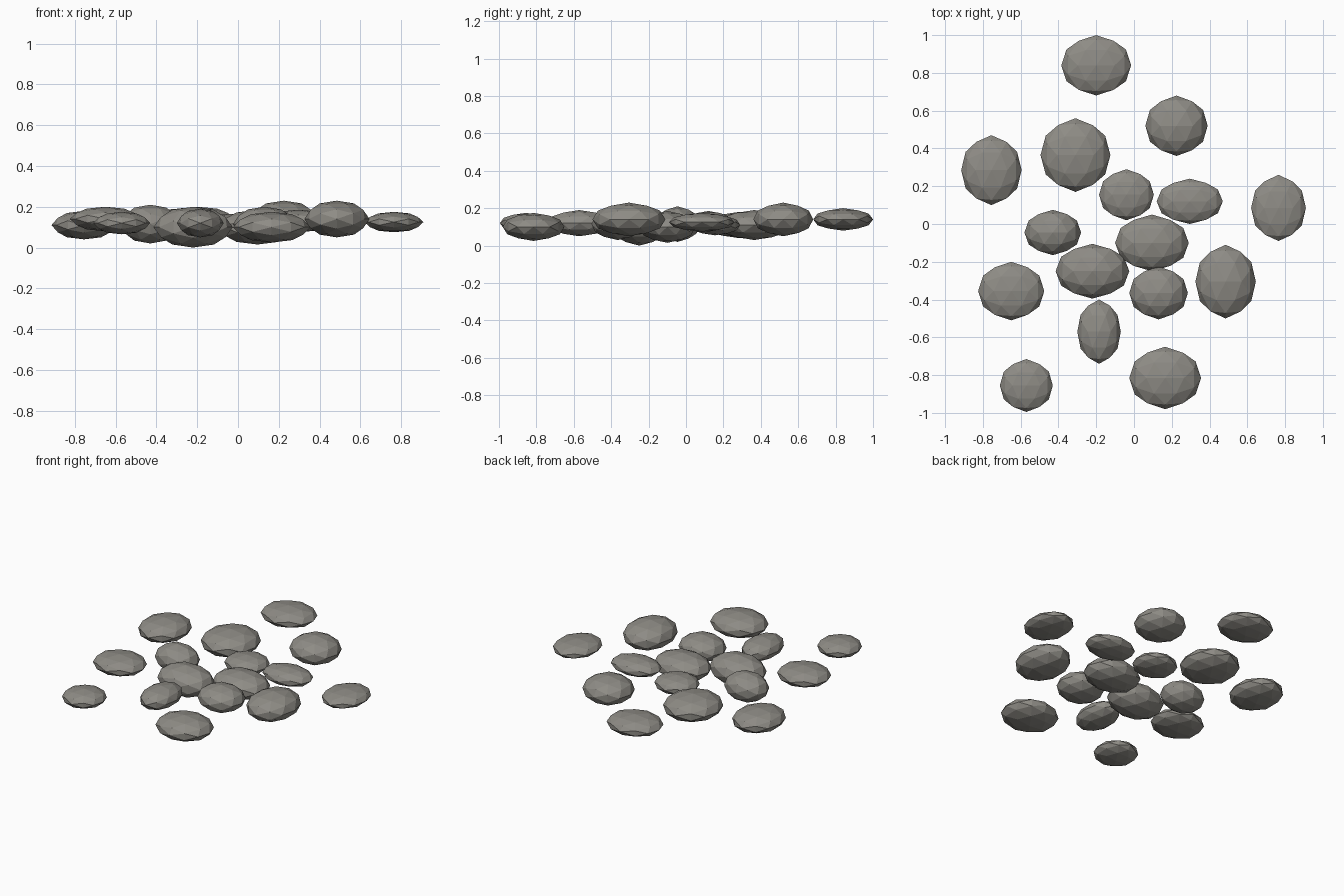
import bpy
import bmesh
from itertools import combinations, product
from mathutils import Vector

cube = bpy.data.objects.get("Cube")
if cube:
    bpy.data.objects.remove(cube, do_unlink=True)

# Warm grey stone
stone = bpy.data.materials.new("warm_grey_stone")
stone.use_nodes = True
colour = (0.27, 0.26, 0.235, 1.0)
stone.diffuse_color = colour
bsdf = stone.node_tree.nodes["Principled BSDF"]
bsdf.inputs["Base Color"].default_value = colour
bsdf.inputs["Roughness"].default_value = 0.9


def faceted_ball():
    """Unit ball of eighty flat triangles, with one edge lying along x on top."""
    t = (1 + 5 ** 0.5) / 2
    corners = []
    for a, b in product((-1, 1), repeat=2):
        corners += [Vector((a, 0, b * t)), Vector((0, a * t, b)), Vector((a * t, b, 0))]
    mids = [(p + q) / 2 for p, q in combinations(corners, 2) if (p - q).length < 2.1]
    bm = bmesh.new()
    for p in corners + mids:
        bm.verts.new(p.normalized())
    bmesh.ops.convex_hull(bm, input=bm.verts[:])
    bmesh.ops.recalc_face_normals(bm, faces=bm.faces[:])
    return bm


def pebble(name, centre, radii):
    bm = faceted_ball()
    bmesh.ops.scale(bm, vec=radii, verts=bm.verts[:])
    mesh = bpy.data.meshes.new(name)
    bm.to_mesh(mesh)
    bm.free()
    mesh.materials.append(stone)
    obj = bpy.data.objects.new(name, mesh)
    obj.location = centre
    bpy.context.collection.objects.link(obj)


# Scattered pebbles: centre x, y, z and radii x, y, z
pebbles = [
    (-.20, .84, .14, .185, .16, .06),
    (.225, .52, .14, .165, .16, .09),
    (-.31, .365, .11, .185, .195, .08),
    (-.755, .285, .11, .16, .185, .07),
    (-.04, .155, .11, .145, .135, .055),
    (.295, .12, .13, .175, .12, .055),
    (.765, .085, .125, .145, .175, .05),
    (-.43, -.045, .115, .15, .12, .095),
    (.095, -.10, .10, .195, .15, .085),
    (-.22, -.25, .10, .195, .145, .10),
    (-.65, -.355, .14, .175, .155, .06),
    (.13, -.365, .115, .155, .14, .085),
    (.485, -.305, .14, .16, .195, .09),
    (-.185, -.57, .12, .115, .17, .07),
    (-.57, -.855, .12, .14, .14, .055),
    (.165, -.815, .10, .19, .165, .075),
]
for i, p in enumerate(pebbles, 1):
    pebble(f"pebble_{i}", p[:3], p[3:])
